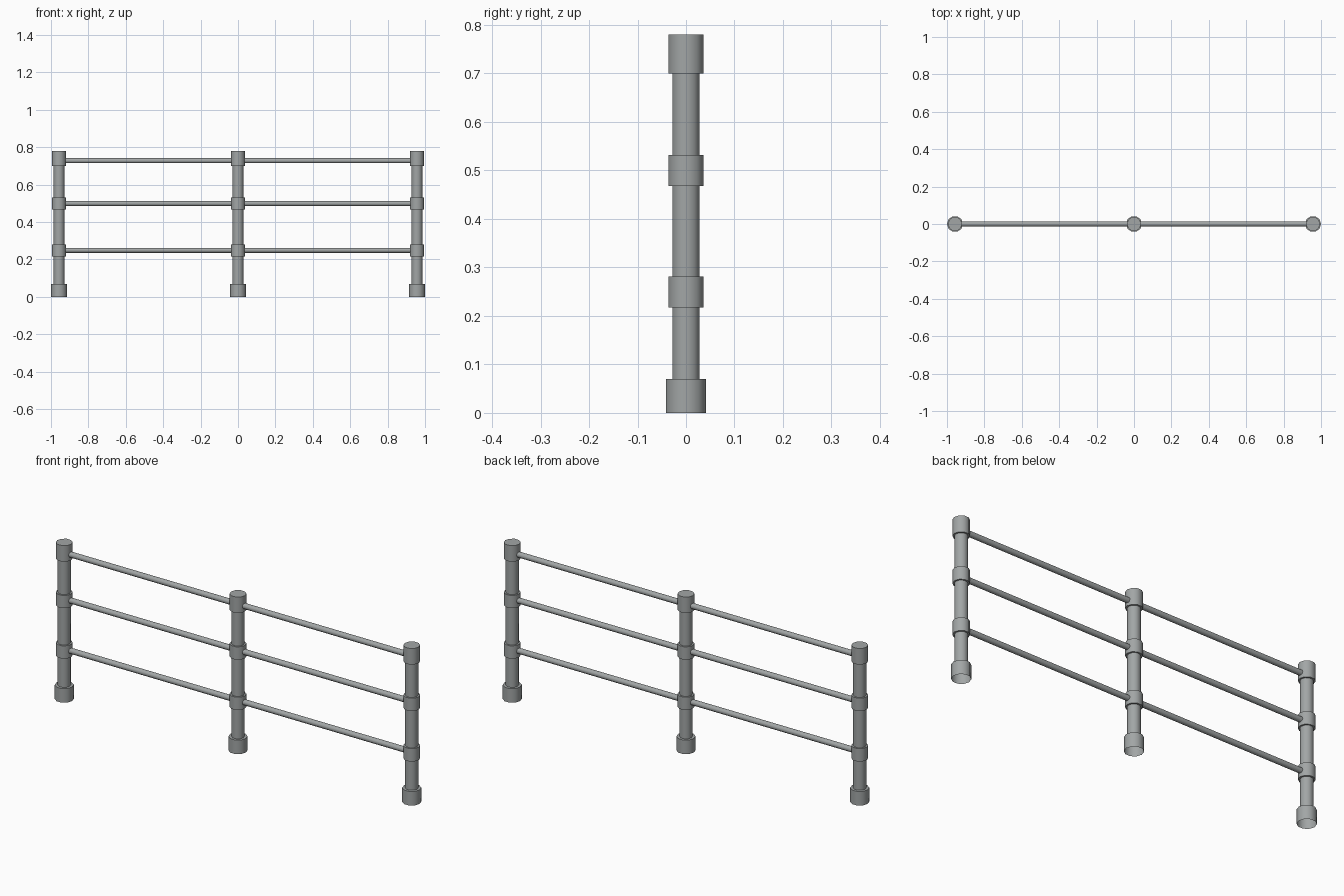
import bpy
import bmesh
from math import pi

if "Cube" in bpy.data.objects:
    bpy.data.objects.remove(bpy.data.objects["Cube"])

SPAN = 0.957
RAILS = (0.249, 0.499, 0.728)

steel = bpy.data.materials.new("dark_steel")
steel.diffuse_color = (0.36, 0.38, 0.38, 1)
steel.use_nodes = True
steel.node_tree.nodes["Principled BSDF"].inputs["Base Color"].default_value = steel.diffuse_color


def tube(name, radius, length, loc, rot, sides=10):
    bpy.ops.mesh.primitive_cylinder_add(
        vertices=sides, radius=radius, depth=length, location=loc, rotation=rot)
    ob = bpy.context.object
    ob.name = name
    ob.data.materials.append(steel)
    bpy.ops.object.shade_smooth_by_angle(angle=pi / 4)
    return ob


def upright(name, radius, x, z0, z1):
    # Turned so that polygon corners point along x
    return tube(name, radius, z1 - z0, (x, 0, (z0 + z1) / 2), (0, 0, pi / 2))


def open_bottom(ob):
    bm = bmesh.new()
    bm.from_mesh(ob.data)
    bm.normal_update()
    caps = [f for f in bm.faces if f.normal.z < -0.9]
    bmesh.ops.delete(bm, geom=caps, context='FACES')
    bm.to_mesh(ob.data)
    bm.free()


for x in (-SPAN, 0, SPAN):
    # Post with hollow foot, two collars and a closed top cap
    upright("post", 0.0295, x, 0.065, 0.77)
    open_bottom(upright("post_foot", 0.043, x, 0, 0.07))
    upright("lower_collar", 0.038, x, 0.217, 0.281)
    upright("middle_collar", 0.038, x, 0.468, 0.532)
    upright("top_cap", 0.038, x, 0.70, 0.78)

# Horizontal rails
for z in RAILS:
    tube("rail", 0.014, 2 * SPAN, (0, 0, z), (0, pi / 2, 0))
